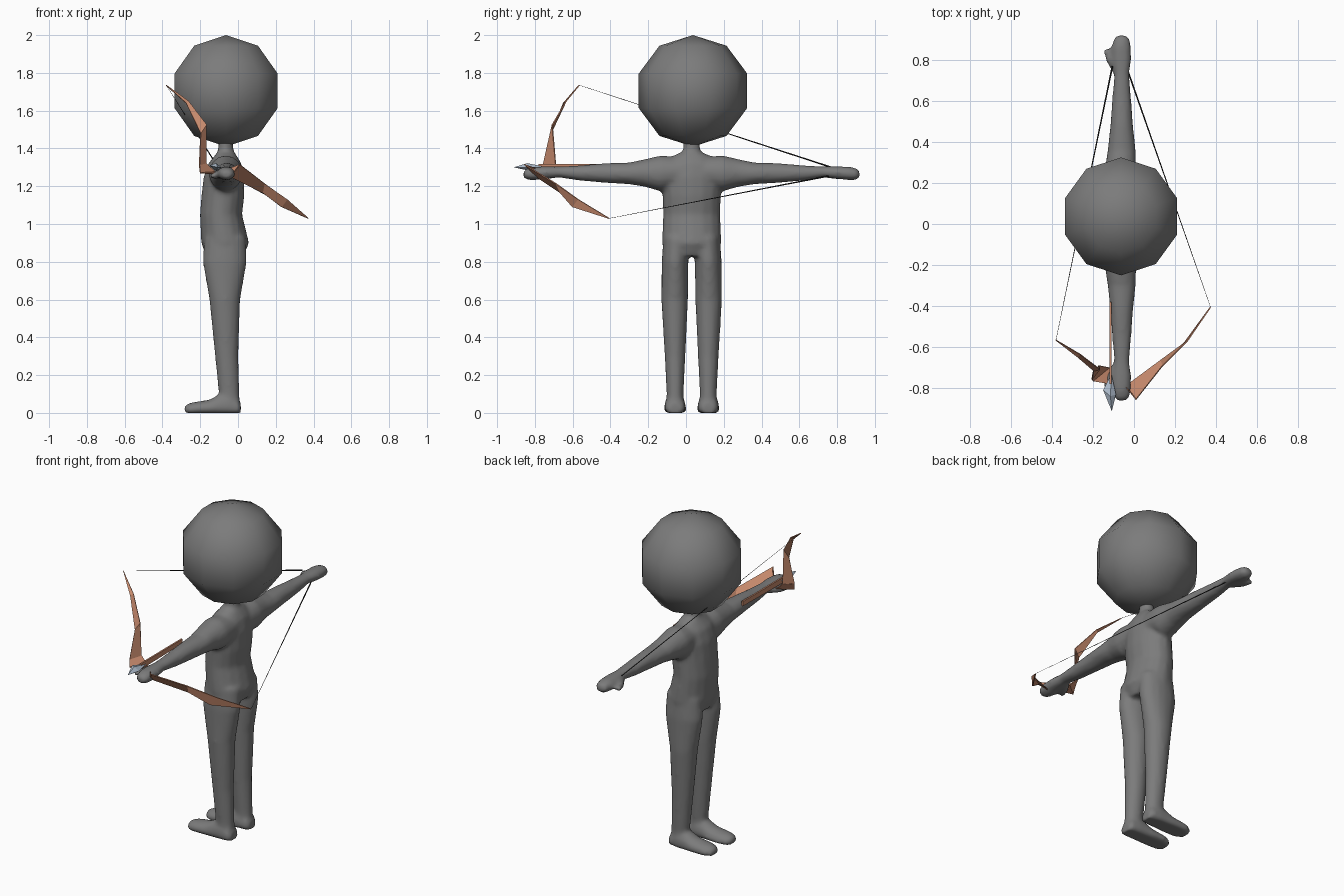
import bpy, bmesh, math
from mathutils import Vector

if "Cube" in bpy.data.objects:
    bpy.data.objects.remove(bpy.data.objects["Cube"])

MID = 0.03  # y of the body's symmetry plane


def material(name, rgb):
    m = bpy.data.materials.new(name)
    m.diffuse_color = (*rgb, 1)
    m.use_nodes = True
    m.node_tree.nodes["Principled BSDF"].inputs["Base Color"].default_value = m.diffuse_color
    return m


GREY = material("grey", (0.2, 0.2, 0.2))
WOOD = material("wood", (0.56, 0.25, 0.15))
STEEL = material("steel", (0.42, 0.5, 0.6))
DARK = material("dark_string", (0.02, 0.02, 0.02))


def make_object(name, bm, mat, smooth=False):
    bmesh.ops.recalc_face_normals(bm, faces=bm.faces)
    me = bpy.data.meshes.new(name)
    bm.to_mesh(me)
    bm.free()
    me.materials.append(mat)
    for p in me.polygons:
        p.use_smooth = smooth
    ob = bpy.data.objects.new(name, me)
    bpy.context.collection.objects.link(ob)
    return ob


def loft(bm, rings, n=16):
    """Closed tube through rings of (centre, radius vector u, radius vector v)."""
    loops = []
    for c, u, v in rings:
        loop = []
        for i in range(n):
            a = 2 * math.pi * i / n
            p = Vector(c) + Vector(u) * math.cos(a) + Vector(v) * math.sin(a)
            p.z = max(p.z, 0)
            loop.append(bm.verts.new(p))
        loops.append(loop)
    for a, b in zip(loops, loops[1:]):
        for i in range(n):
            j = (i + 1) % n
            bm.faces.new((a[i], a[j], b[j], b[i]))
    bm.faces.new(loops[0])
    bm.faces.new(loops[-1])


def ribbon(name, pairs, mat, thickness=0.006):
    """Thin strip through pairs of edge points."""
    bm = bmesh.new()
    rows = [[bm.verts.new(p) for p in pair] for pair in pairs]
    for a, b in zip(rows, rows[1:]):
        bm.faces.new((a[0], a[1], b[1], b[0]))
    ob = make_object(name, bm, mat)
    mod = ob.modifiers.new("thickness", "SOLIDIFY")
    mod.thickness = thickness
    mod.offset = 0
    return ob


# Torso and neck: z, centre x, radius x, radius y
body = bmesh.new()
torso = [(0.83, -.07, .10, .125), (0.90, -.068, .127, .158), (1.05, -.09, .112, .152),
         (1.15, -.08, .114, .155), (1.25, -.075, .107, .16), (1.32, -.07, .088, .15),
         (1.36, -.065, .06, .10), (1.385, -.065, .042, .046), (1.46, -.065, .036, .042)]
loft(body, [((x, MID, z), (rx, 0, 0), (0, ry, 0)) for z, x, rx, ry in torso])

# Legs: z, centre x, radius x, offset y, radius y
leg = [(0.93, -.068, .11, .08, .07), (0.8, -.07, .117, .088, .071), (0.6, -.07, .082, .09, .071),
       (0.3, -.06, .062, .088, .055), (0.1, -.047, .055, .088, .045), (0.01, -.045, .058, .088, .05)]
# Feet: x, half width, height
foot = [(.015, .035, .05), (0, .05, .08), (-.05, .056, .11), (-.10, .057, .1),
        (-.15, .06, .07), (-.23, .06, .058), (-.265, .048, .05), (-.285, .025, .035)]
# Arms: offset y, centre x, centre z, radius x, radius z
arm = [(.05, -.065, 1.275, .085, .08), (.165, -.065, 1.268, .09, .095), (.25, -.065, 1.27, .076, .073),
       (.33, -.06, 1.268, .069, .058), (.45, -.06, 1.27, .056, .053), (.59, -.06, 1.27, .046, .041),
       (.70, -.06, 1.275, .037, .03), (.77, -.06, 1.272, .048, .033), (.83, -.062, 1.268, .049, .036),
       (.87, -.06, 1.265, .04, .032), (.89, -.06, 1.263, .024, .018)]
# Thumbs: offset y, centre x, centre z, radius
thumb = [(.70, -.08, 1.265, .018), (.76, -.112, 1.258, .023), (.80, -.126, 1.255, .02), (.825, -.136, 1.253, .013)]
for s in (-1, 1):
    loft(body, [((x, MID + s * o, z), (rx, 0, 0), (0, ry, 0)) for z, x, rx, o, ry in leg])
    loft(body, [((x, MID + s * .088, h * .3), (0, w, 0), (0, 0, h * .7)) for x, w, h in foot])
    loft(body, [((x, MID + s * o, z), (rx, 0, 0), (0, 0, rz)) for o, x, z, rx, rz in arm])
    loft(body, [((x, MID + s * o, z), (r, 0, 0), (0, 0, r)) for o, x, z, r in thumb])
figure = make_object("body", body, GREY, True)
rm = figure.modifiers.new("merge", "REMESH")
rm.mode = 'VOXEL'
rm.voxel_size = 0.013
rm.use_smooth_shade = True
sm = figure.modifiers.new("soften", "SMOOTH")
sm.factor = 0.5
sm.iterations = 4

# Head: ten segments, five rings
bm = bmesh.new()
bmesh.ops.create_uvsphere(bm, u_segments=10, v_segments=5, radius=1)
for v in bm.verts:
    v.co = Vector((v.co.x * .302 - .063, v.co.y * .302 + .037, v.co.z * .295 + 1.705))
make_object("head", bm, GREY, True)

# Bow limbs and grip
tip_up, tip_low = (-.38, -.565, 1.735), (.373, -.405, 1.03)
ribbon("upper_bow_limb", [
    ((-.205, -.757, 1.31), (-.17, -.69, 1.32)),
    ((-.198, -.715, 1.48), (-.166, -.708, 1.525)),
    ((-.275, -.648, 1.64), (-.262, -.635, 1.65)),
    ((-.382, -.566, 1.735), tip_up)], WOOD)
ribbon("lower_bow_limb", [
    ((-.04, -.79, 1.25), (.01, -.855, 1.315)),
    ((.13, -.665, 1.165), (.14, -.69, 1.215)),
    ((.23, -.60, 1.09), (.26, -.57, 1.13)),
    ((.372, -.407, 1.028), tip_low)], WOOD)
ribbon("bow_grip", [
    ((-.205, -.757, 1.31), (-.17, -.69, 1.32)),
    ((-.20, -.765, 1.27), (-.12, -.70, 1.275)),
    ((-.11, -.78, 1.265), (-.10, -.72, 1.27)),
    ((-.04, -.79, 1.25), (.01, -.855, 1.315))], WOOD)

# Arrow shaft and head
ribbon("arrow_shaft", [((-.115, -.38, 1.29), (-.115, -.38, 1.318)),
                       ((-.115, -.78, 1.285), (-.115, -.78, 1.318))], WOOD, 0.01)
bm = bmesh.new()
ring = [bm.verts.new(p) for p in ((-.15, -.81, 1.31), (-.115, -.84, 1.322),
                                  (-.088, -.83, 1.30), (-.115, -.82, 1.28))]
ends = [bm.verts.new(p) for p in ((-.108, -.913, 1.30), (-.11, -.73, 1.30))]
for i in range(4):
    for e in ends:
        bm.faces.new((ring[i], ring[(i + 1) % 4], e))
make_object("arrow_head", bm, STEEL)

# Bow string halves, thickest at the drawing hand
for name, a, b in (("upper_string", tip_up, (-.105, .77, 1.3)),
                   ("lower_string", tip_low, (-.035, .76, 1.255))):
    bm = bmesh.new()
    d = (Vector(b) - Vector(a)).normalized()
    u = d.cross(Vector((0, 0, 1))).normalized()
    w = d.cross(u)
    loft(bm, [(a, u * .0008, w * .0008), (b, u * .004, w * .004)], 4)
    make_object(name, bm, DARK)
